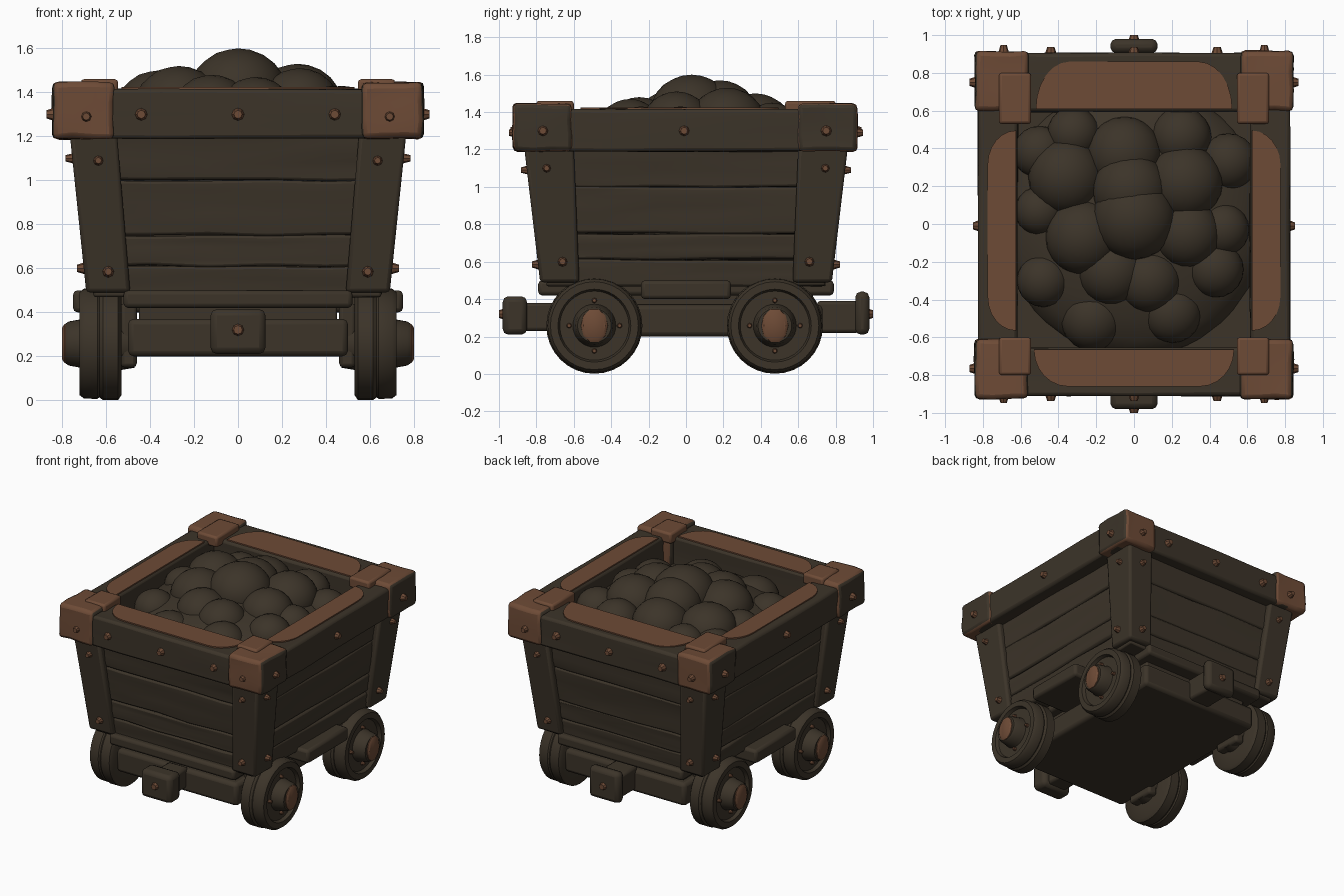
import bpy, bmesh, math, random
from mathutils import Matrix, Vector

if "Cube" in bpy.data.objects:
    bpy.data.objects.remove(bpy.data.objects["Cube"])

random.seed(4)


def material(name, rgb):
    m = bpy.data.materials.new(name)
    m.diffuse_color = (*rgb, 1)
    m.use_nodes = True
    m.node_tree.nodes["Principled BSDF"].inputs["Base Color"].default_value = m.diffuse_color
    return m


DARK = material("dark wood", (0.045, 0.034, 0.022))
BROWN = material("worn brown", (0.155, 0.070, 0.037))


def finish(bm, name, mats, bevel=0.0, angle=40):
    bmesh.ops.recalc_face_normals(bm, faces=bm.faces)
    me = bpy.data.meshes.new(name)
    bm.to_mesh(me)
    bm.free()
    ob = bpy.data.objects.new(name, me)
    bpy.context.collection.objects.link(ob)
    for m in mats:
        me.materials.append(m)
    if bevel:
        b = ob.modifiers.new("bevel", 'BEVEL')
        b.width, b.segments, b.limit_method = bevel, 2, 'ANGLE'
        b.angle_limit = math.radians(35)
    bpy.ops.object.select_all(action='DESELECT')
    ob.select_set(True)
    bpy.context.view_layer.objects.active = ob
    bpy.ops.object.shade_smooth_by_angle(angle=math.radians(angle))
    return ob


def block(name, low, z0, z1, high=None, mats=(DARK,), bevel=0.018, cuts=0, wob=0.0, rule=None):
    """Box or tapered box; low/high are (x0, x1, y0, y1)."""
    bm = bmesh.new()
    rings = []
    for r, z in ((low, z0), (high or low, z1)):
        x0, x1, y0, y1 = r
        rings.append([bm.verts.new((x, y, z)) for x, y in ((x0, y0), (x1, y0), (x1, y1), (x0, y1))])
    a, b = rings
    bm.faces.new(a[::-1])
    bm.faces.new(b)
    for i in range(4):
        j = (i + 1) % 4
        bm.faces.new((a[i], a[j], b[j], b[i]))
    if cuts:
        bmesh.ops.subdivide_edges(bm, edges=bm.edges[:], cuts=cuts, use_grid_fill=True)
        for v in bm.verts:
            v.co += Vector([random.uniform(-wob, wob) for _ in range(3)])
    bm.normal_update()
    if rule:
        for f in bm.faces:
            f.material_index = rule(f)
    return finish(bm, name, mats, bevel)


def span(s, a, b):
    return (a, b) if s > 0 else (-b, -a)


def bolt(name, pos, axis, r=0.03):
    bm = bmesh.new()
    rot = Vector((0, 0, 1)).rotation_difference(Vector(axis)).to_matrix().to_4x4()
    bmesh.ops.create_cone(bm, cap_ends=True, segments=8, radius1=r, radius2=r * 0.55, depth=0.045,
                          matrix=Matrix.Translation(pos) @ rot)
    finish(bm, name, [BROWN])


# hopper: tapered layers of planks
def hopper(z):
    t = (z - 0.48) / 0.72
    x, y = 0.655 + 0.065 * t, 0.745 + 0.075 * t
    return (-x, x, -y, y)


levels = [0.47, 0.61, 0.75, 1.0, 1.21]
for i, (a, b) in enumerate(zip(levels, levels[1:])):
    block(f"plank_layer_{i}", hopper(a), a, b, hopper(b), bevel=0.012, cuts=4, wob=0.006)

# sills under the hopper
block("end_sill", (-0.52, 0.52, -0.79, 0.79), 0.42, 0.50, bevel=0.02)
block("side_sill", (-0.75, 0.75, -0.24, 0.24), 0.40, 0.50, bevel=0.02)

# corner posts, with bolts
for sx in (-1, 1):
    for sy in (-1, 1):
        block("corner_post", span(sx, 0.49, 0.69) + span(sy, 0.57, 0.78), 0.49, 1.21,
              span(sx, 0.55, 0.765) + span(sy, 0.60, 0.865))
        bolt("post_bolt", (sx * 0.635, sy * 0.86, 1.09), (0, sy, 0), 0.026)
        bolt("post_bolt", (sx * 0.59, sy * 0.80, 0.585), (0, sy, 0), 0.03)
        bolt("post_bolt", (sx * 0.762, sy * 0.745, 1.10), (sx, 0, 0), 0.026)
        bolt("post_bolt", (sx * 0.71, sy * 0.66, 0.60), (sx, 0, 0), 0.03)


# worn strip on top of a rim beam: straight inner edge, rounded outer corners
def worn_strip(name, length, width, place):
    pts = [(-length, 0), (length, 0)]
    for k in range(7):
        t = k / 6 * math.pi / 2
        pts.append((length - 0.18 * (1 - math.cos(t)), width * math.sin(t)))
    pts += [(-x, y) for x, y in reversed(pts[2:])]
    bm = bmesh.new()
    vs = [bm.verts.new(place(x, y)) for x, y in pts]
    f = bm.faces.new(vs)
    r = bmesh.ops.extrude_face_region(bm, geom=[f])
    for v in r["geom"]:
        if isinstance(v, bmesh.types.BMVert):
            v.co.z += 0.009
    bmesh.ops.remove_doubles(bm, verts=bm.verts, dist=0.0005)
    finish(bm, name, [BROWN])


# rim beams
block("front_rim", (-0.7, 0.7, -0.91, -0.655), 1.19, 1.415, cuts=3, wob=0.004)
block("back_rim", (-0.7, 0.7, 0.595, 0.905), 1.19, 1.415, cuts=3, wob=0.004)
worn_strip("front_rim_wear", 0.53, 0.195, lambda x, y: (x, -0.665 - y, 1.415))
worn_strip("back_rim_wear", 0.52, 0.25, lambda x, y: (x, 0.61 + y, 1.415))
for s in (-1, 1):
    block("side_rim", span(s, 0.615, 0.825) + (-0.8, 0.8), 1.19, 1.415, cuts=3, wob=0.004)
    worn_strip("side_rim_wear", 0.53, 0.15, lambda x, y: (s * (0.625 + y), x - 0.035, 1.415))
    for x in (-0.44, 0, 0.44):
        bolt("rim_bolt", (x, s * 0.915, 1.30), (0, s, 0), 0.034)
    for y in (-0.765, -0.01, 0.75):
        bolt("rim_bolt", (s * (0.83 if abs(y) < 0.5 else 0.848), y, 1.30), (s, 0, 0), 0.034)


# corner caps: brown on the ends and top, dark on the sides
def cap_rule(f):
    return 0 if abs(f.normal.x) > 0.7 else 1


for sx in (-1, 1):
    for y0, y1, sy in ((-0.925, -0.61, -1), (0.60, 0.915, 1)):
        block("corner_cap", span(sx, 0.56, 0.843) + (y0, y1), 1.19, 1.445,
              mats=(DARK, BROWN), bevel=0.025, cuts=2, wob=0.006, rule=cap_rule)
        ya, yb = (-0.80, -0.60) if sy < 0 else (0.53, 0.80)
        block("corner_cap_strap", span(sx, 0.545, 0.715) + (ya, yb), 1.38, 1.46,
              mats=(BROWN,), bevel=0.015)
        bolt("cap_bolt", (sx * 0.69, sy * 0.925, 1.29), (0, sy, 0), 0.03)

# coal heap: low mound with lumps (x, y, radius, top height)
lumps = [(-.36, .25, .20, 1.50), (-.05, .37, .20, 1.50), (.27, .22, .20, 1.53), (.5, .33, .15, 1.42),
         (-.32, .48, .14, 1.42), (.25, .46, .16, 1.45), (0, .03, .22, 1.60), (-.27, -.07, .20, 1.52),
         (.28, -.05, .18, 1.51), (-.5, .07, .13, 1.42), (.47, -.03, .14, 1.43), (-.12, -.25, .18, 1.48),
         (-.48, -.3, .14, 1.40), (.08, -.3, .17, 1.47), (.43, -.24, .15, 1.43), (-.22, -.5, .17, 1.38),
         (.2, -.47, .16, 1.40), (-.5, .38, .14, 1.40), (-.02, .18, .20, 1.57)]
bm = bmesh.new()
bmesh.ops.create_icosphere(bm, subdivisions=3, radius=1,
                           matrix=Matrix.Translation((0, 0.02, 1.17)) @ Matrix.Diagonal((.72, .74, .25, 1)))
for x, y, r, top in lumps:
    bmesh.ops.create_icosphere(bm, subdivisions=3, radius=r,
                               matrix=Matrix.Translation((x, y, top - r * 0.9)) @ Matrix.Diagonal((1, 1, .9, 1)))
finish(bm, "coal_heap", [DARK])

# chassis, end shafts and buffers
block("chassis", (-0.5, 0.5, -0.73, 0.73), 0.20, 0.37, bevel=0.025)
block("chassis_top", (-0.45, 0.45, -0.68, 0.68), 0.34, 0.45, bevel=0.01)
block("front_shaft", (-0.08, 0.08, -0.88, -0.70), 0.23, 0.38)
block("back_shaft", (-0.09, 0.09, 0.70, 0.93), 0.22, 0.39)
block("front_buffer", (-0.125, 0.125, -0.98, -0.85), 0.21, 0.415, bevel=0.03)
block("back_buffer", (-0.125, 0.125, 0.905, 0.98), 0.21, 0.44, bevel=0.03)
bolt("front_buffer_bolt", (0, -0.978, 0.32), (0, -1, 0), 0.036)
bolt("back_buffer_bolt", (0, 0.978, 0.32), (0, 1, 0), 0.036)


# wheels: lathed profile (distance along axle, radius)
def lathe(name, s, y, z, profile, mat, n=32, sy=1.0):
    bm = bmesh.new()
    rings = [[bm.verts.new((s * d, y + sy * r * math.cos(2 * math.pi * k / n),
                            z + r * math.sin(2 * math.pi * k / n))) for k in range(n)] for d, r in profile]
    for a, b in zip(rings, rings[1:]):
        for k in range(n):
            j = (k + 1) % n
            bm.faces.new((a[k], a[j], b[j], b[k]))
    bm.faces.new(rings[0])
    bm.faces.new(rings[-1])
    finish(bm, name, [mat], angle=35)


WHEEL = [(0.47, 0.11), (0.53, 0.12), (0.53, 0.235), (0.545, 0.257), (0.615, 0.257), (0.63, 0.245),
         (0.64, 0.252), (0.70, 0.25), (0.72, 0.235), (0.72, 0.195), (0.695, 0.185), (0.695, 0.115),
         (0.715, 0.11), (0.77, 0.10), (0.785, 0.09)]
for s in (-1, 1):
    for y in (-0.49, 0.475):
        lathe("wheel", s, y, 0.258, WHEEL, DARK)
        lathe("hub_cap", s, y, 0.258, [(0.775, 0.094), (0.79, 0.092), (0.80, 0.075)], BROWN, 10, 0.78)
        block("axle_bearing", span(s, 0.46, 0.535) + (y - 0.11, y + 0.11), 0.15, 0.44)
        for k in range(4):
            a = k * math.pi / 2
            bolt("wheel_bolt", (s * 0.695, y + 0.135 * math.cos(a), 0.258 + 0.135 * math.sin(a)), (s, 0, 0), 0.018)
